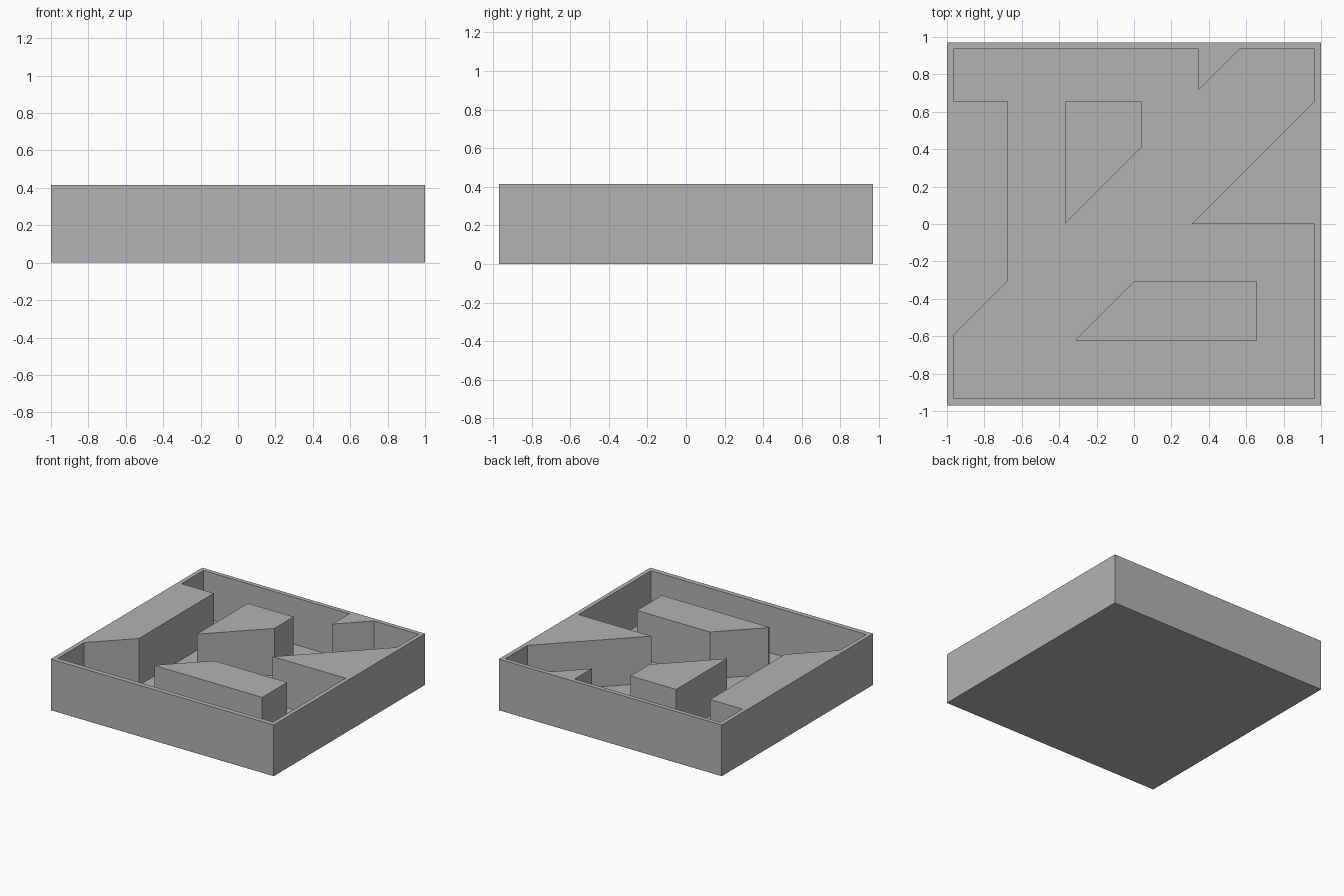
import bpy
import bmesh

cube = bpy.data.objects.get("Cube")
if cube:
    bpy.data.objects.remove(cube, do_unlink=True)

HEIGHT, FLOOR = 0.415, 0.035
HALF_X, HALF_Y = 1.0, 0.97

grey = bpy.data.materials.new("plain grey")
grey.use_nodes = True
colour = (0.45, 0.45, 0.45, 1)
grey.diffuse_color = colour
grey.node_tree.nodes["Principled BSDF"].inputs["Base Color"].default_value = colour


def prism(name, outline, bottom, top):
    """Extrude a flat outline straight up into a solid block."""
    bm = bmesh.new()
    face = bm.faces.new([bm.verts.new((x, y, bottom)) for x, y in outline])
    grown = bmesh.ops.extrude_face_region(bm, geom=[face])["geom"]
    verts = [v for v in grown if isinstance(v, bmesh.types.BMVert)]
    bmesh.ops.translate(bm, verts=verts, vec=(0, 0, top - bottom))
    bmesh.ops.recalc_face_normals(bm, faces=bm.faces)
    mesh = bpy.data.meshes.new(name)
    bm.to_mesh(mesh)
    bm.free()
    mesh.materials.append(grey)
    obj = bpy.data.objects.new(name, mesh)
    bpy.context.collection.objects.link(obj)
    return obj


# Solid slab, with the channel cut into it
tray = prism("maze_tray", [(-HALF_X, -HALF_Y), (HALF_X, -HALF_Y),
                           (HALF_X, HALF_Y), (-HALF_X, HALF_Y)], 0, HEIGHT)

# Channel outline: side blocks and the back tooth stay part of the slab
channel = prism("channel_cutter", [
    (-0.965, -0.93), (0.965, -0.93), (0.965, 0), (0.31, 0),
    (0.965, 0.655), (0.965, 0.935), (0.565, 0.935), (0.345, 0.715),
    (0.345, 0.935), (-0.965, 0.935), (-0.965, 0.655), (-0.675, 0.655),
    (-0.675, -0.305), (-0.965, -0.595)], FLOOR, HEIGHT + 0.2)
channel.hide_render = True
channel.hide_viewport = True

cut = tray.modifiers.new("channel", "BOOLEAN")
cut.operation = "DIFFERENCE"
cut.solver = "EXACT"
cut.object = channel

# Bake the cut, then drop the cutter
bpy.context.view_layer.update()
evaluated = tray.evaluated_get(bpy.context.evaluated_depsgraph_get())
tray_mesh = bpy.data.meshes.new_from_object(evaluated)
tray.modifiers.clear()
tray.data = tray_mesh
bpy.data.objects.remove(channel, do_unlink=True)

# Free-standing islands on the channel floor
prism("centre_island", [(-0.37, 0), (0.04, 0.41), (0.04, 0.655),
                        (-0.37, 0.655)], FLOOR, HEIGHT)
prism("front_island", [(-0.31, -0.625), (0.655, -0.625), (0.655, -0.305),
                       (0, -0.305), (-0.31, -0.615)], FLOOR, HEIGHT)
